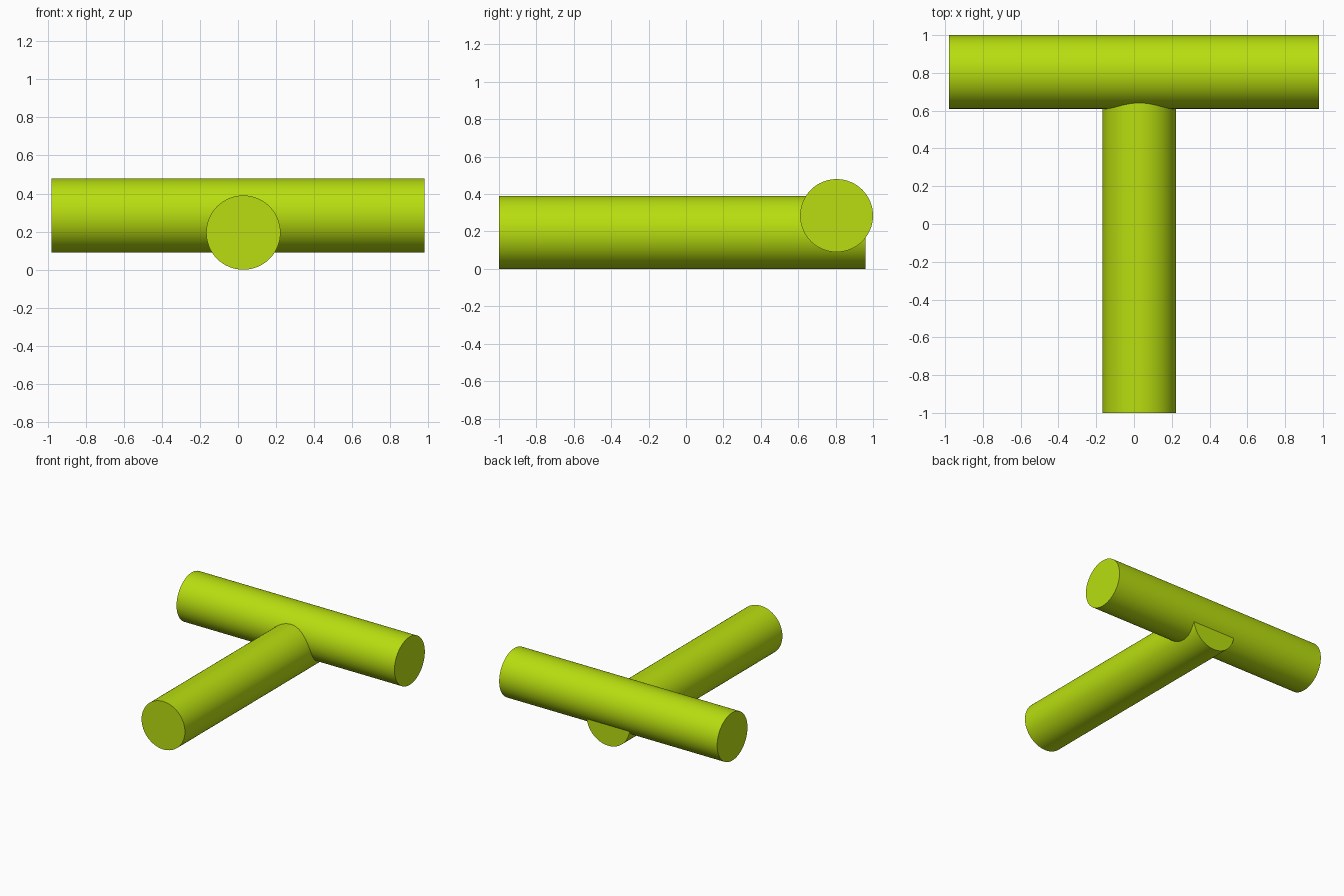
import bpy
import math

if "Cube" in bpy.data.objects:
    bpy.data.objects.remove(bpy.data.objects["Cube"])

R = 0.195  # shared rod radius

lime = bpy.data.materials.new("lime_green")
lime.diffuse_color = (0.48, 0.73, 0.005, 1.0)
lime.use_nodes = True
lime.node_tree.nodes["Principled BSDF"].inputs["Base Color"].default_value = lime.diffuse_color


def rod(name, location, rotation, length):
    bpy.ops.mesh.primitive_cylinder_add(vertices=64, radius=R, depth=length,
                                        location=location, rotation=rotation)
    obj = bpy.context.object
    obj.name = name
    obj.data.materials.append(lime)
    bpy.ops.object.shade_smooth_by_angle(angle=math.radians(30))
    return obj


# Long rod running front to back, resting on the ground
rod("stem", (0.028, -0.02, R), (math.pi / 2, 0, 0), 1.96)

# Rod lying across the back end, set slightly higher
rod("crossbar", (0, 1 - R, 0.285), (0, math.pi / 2, 0), 1.96)
